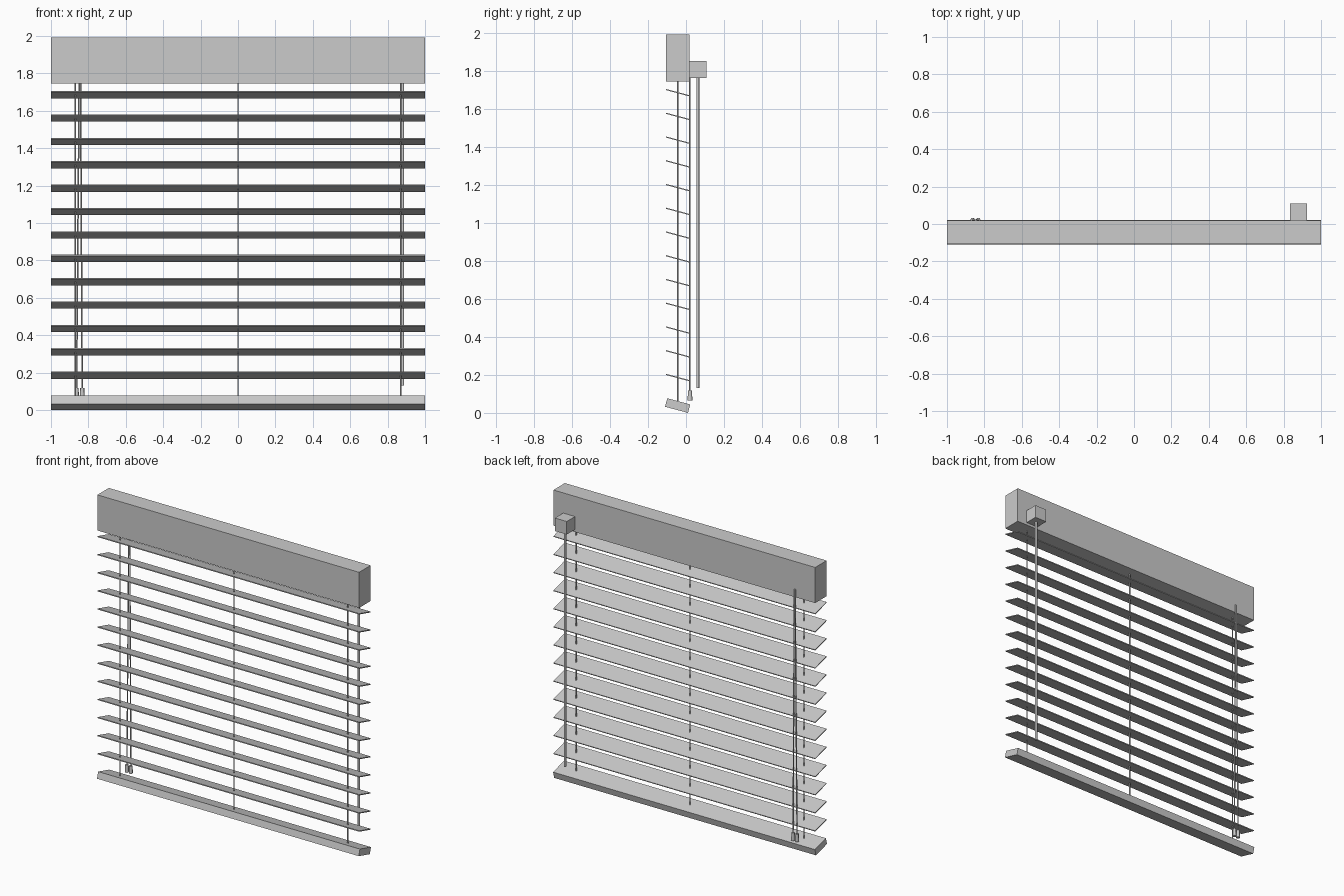
import bpy, math
from mathutils import Vector

if "Cube" in bpy.data.objects:
    bpy.data.objects.remove(bpy.data.objects["Cube"])

TILT = math.radians(-15)
YC = -0.044          # centre line of the blind


def box(name, loc, size, tilt=0):
    bpy.ops.mesh.primitive_cube_add(size=1, location=loc)
    o = bpy.context.object
    o.name = name
    o.scale = size
    bpy.ops.object.transform_apply(location=False, rotation=False, scale=True)
    o.rotation_euler.x = tilt
    return o


def rod(name, a, b, r_bottom, r_top=None, sides=8):
    a, b = Vector(a), Vector(b)
    d = b - a
    bpy.ops.mesh.primitive_cone_add(vertices=sides, radius1=r_bottom,
                                    radius2=r_top or r_bottom,
                                    depth=d.length, location=(a + b) / 2)
    o = bpy.context.object
    o.name = name
    o.rotation_euler = d.to_track_quat('Z', 'Y').to_euler()
    bpy.ops.object.shade_smooth_by_angle(angle=math.radians(50))
    return o


# head rail, and the tilted bottom rail resting on the floor plane
box("head_rail", (0, YC, 1.868), (2, 0.125, 0.246))
box("bottom_rail", (0, YC, 0.0385), (2, 0.125, 0.046), TILT)

# tilted slats
for i in range(13):
    box(f"slat_{i + 1}", (0, YC, 0.186 + i * 0.125), (2, 0.128, 0.006), TILT)

# support cords running through the slats
for i, x in enumerate((-0.87, 0, 0.87)):
    rod(f"support_cord_{i + 1}", (x, YC, 0.04), (x, YC, 1.76), 0.004)

# tilt control box and wand
box("tilt_box", (0.88, 0.064, 1.807), (0.09, 0.09, 0.09))
rod("tilt_wand", (0.88, 0.062, 0.13), (0.88, 0.062, 1.77), 0.008)

# pull cords with tassels, spreading slightly towards the bottom
for i, (x_low, x_top) in enumerate(((-0.863, -0.849), (-0.833, -0.842))):
    rod(f"pull_cord_{i + 1}", (x_low, 0.021, 0.11), (x_top, 0.021, 1.80), 0.004)
    rod(f"tassel_{i + 1}", (x_low, 0.021, 0.065), (x_low, 0.021, 0.117), 0.0125, 0.011)
